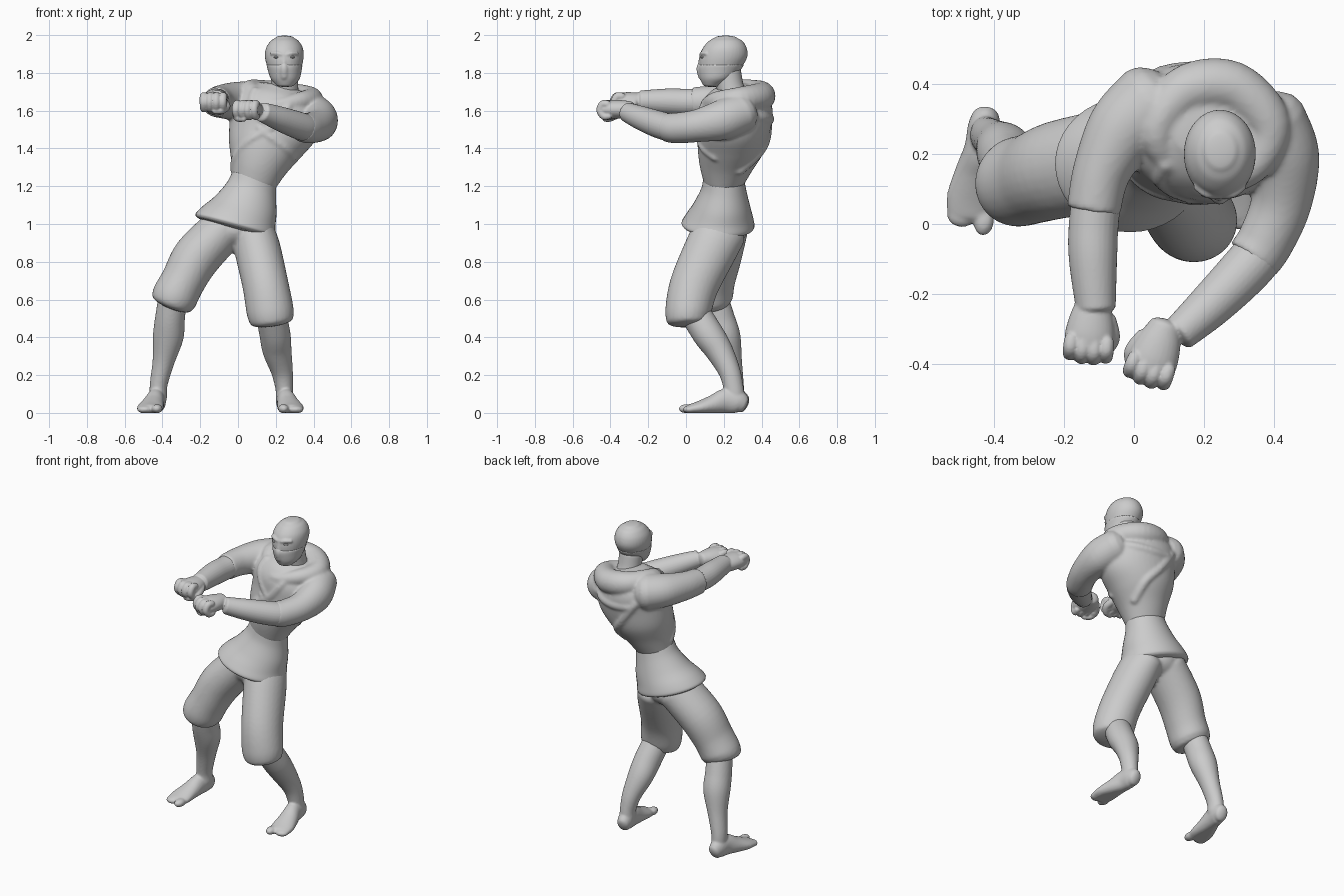
import bpy, bmesh, math
from mathutils import Vector, Matrix

UP, FRONT = Vector((0, 0, 1)), Vector((0, -1, 0))


def finish(name, bm, floor=False):
    if floor:
        for v in bm.verts:
            v.co.z = max(v.co.z, 0)
    bmesh.ops.recalc_face_normals(bm, faces=bm.faces)
    for f in bm.faces:
        f.smooth = True
    me = bpy.data.meshes.new(name)
    bm.to_mesh(me)
    bm.free()
    ob = bpy.data.objects.new(name, me)
    bpy.context.collection.objects.link(ob)
    return ob


def blend(name, parts, voxel, smooth):
    """Fuse parts into one sculpted surface."""
    bm = bmesh.new()
    for p in parts:
        bm.from_mesh(p.data)
        bpy.data.objects.remove(p)
    ob = finish(name, bm)
    r = ob.modifiers.new("fuse", 'REMESH')
    r.mode, r.voxel_size, r.use_smooth_shade = 'VOXEL', voxel, True
    s = ob.modifiers.new("soften", 'SMOOTH')
    s.factor, s.iterations = .5, smooth


def spline(pts, closed=False, n=6):
    """Smooth curve through points of any dimension."""
    p = [Vector(q) for q in pts]
    m = len(p)
    get = (lambda i: p[i % m]) if closed else (lambda i: p[max(0, min(m - 1, i))])
    out = []
    for i in range(m if closed else m - 1):
        a, b, c, d = (get(i + k) for k in (-1, 0, 1, 2))
        for k in range(n):
            t = k / n
            out.append(0.5 * (2 * b + (c - a) * t + (2 * a - 5 * b + 4 * c - d) * t * t
                              + (3 * b - a - 3 * c + d) * t ** 3))
    return out if closed else out + [p[-1]]


def around(c, t, ref, ra, rb, a):
    v = (ref - t * t.dot(ref)).normalized()
    return c + t.cross(v) * ra * math.cos(a) + v * rb * math.sin(a)


def tube(name, pts, ref=UP, axis=None, caps=(1, 1), closed=False, sides=28, mat=None, floor=False):
    """Loft ellipses (x, y, z, across, along ref) with rounded ends."""
    s = spline([tuple(p) + (p[3],) if len(p) == 4 else p for p in pts], closed)
    n = len(s)
    rings = []
    for i, q in enumerate(s):
        lo, hi = (s[i - 1], s[(i + 1) % n]) if closed else (s[max(0, i - 1)], s[min(n - 1, i + 1)])
        t = Vector(axis) if axis else Vector(hi[:3]) - Vector(lo[:3])
        rings.append((Vector(q[:3]), t.normalized(), q[3], q[4]))
    if not closed:
        ends = []
        for (c, t, ra, rb), sign, cap in ((rings[0], -1, caps[0]), (rings[-1], 1, caps[1])):
            ends.append([(c + t * sign * cap * min(ra, rb) * math.sin(k), t, ra * math.cos(k), rb * math.cos(k))
                         for k in (0.4, 0.8, 1.15, 1.45)])
        rings = ends[0][::-1] + rings + ends[1]
    bm = bmesh.new()
    loops = [[bm.verts.new(around(c, t, ref, ra, rb, 2 * math.pi * k / sides)) for k in range(sides)]
             for c, t, ra, rb in rings]
    for a, b in list(zip(loops, loops[1:])) + ([(loops[-1], loops[0])] if closed else []):
        for k in range(sides):
            j = (k + 1) % sides
            bm.faces.new((a[k], a[j], b[j], b[k]))
    if not closed:
        bm.faces.new(loops[0])
        bm.faces.new(loops[-1])
    if mat:
        bm.transform(mat)
    return finish(name, bm, floor)


def ball(name, loc, size, yaw=0, floor=False):
    bm = bmesh.new()
    bmesh.ops.create_uvsphere(bm, u_segments=28, v_segments=18, radius=1)
    bm.transform(Matrix.LocRotScale(Vector(loc), Matrix.Rotation(yaw, 3, 'Z').to_quaternion(), Vector(size)))
    return finish(name, bm, floor)


# Jacket skirt, leaning to the left side
tube("jacket_skirt", [(-.02, .17, .985, .212, .187), (-.012, .17, 1.0, .218, .193), (.005, .178, 1.04, .2, .178),
                      (.04, .19, 1.1, .17, .15), (.07, .2, 1.18, .136, .12), (.087, .2, 1.245, .121, .108)],
     FRONT, (.28, .05, 1), (.1, .1), sides=40)
YAW = Vector((-.17, -.985, 0))
LEAN = Vector((.22, .05, 1)).normalized()
torso = [(.082, .2, 1.21, .118, .104), (.11, .215, 1.3, .15, .142), (.145, .24, 1.4, .198, .178),
         (.185, .255, 1.5, .236, .19), (.2, .265, 1.6, .245, .193), (.215, .272, 1.67, .205, .163),
         (.225, .272, 1.715, .13, .11)]
jacket = [tube("torso", torso, YAW, LEAN, (.1, .2), sides=44)]


# Soft wrapped folds just under the torso surface
def fold(r, stops):
    s, path = spline(torso), []
    for u, deg in stops:
        q = s[round(u * (len(s) - 1))]
        path.append(tuple(around(Vector(q[:3]), LEAN, YAW, q[3] - r * .6, q[4] - r * .6, math.radians(deg))) + (r,))
    jacket.append(tube("fold", path, Vector((.3, .2, 1)), sides=12))


fold(.026, [(.82, 60), (.66, 70), (.5, 85), (.36, 110), (.22, 140), (.12, 165)])
fold(.024, [(.84, 125), (.7, 118), (.58, 105), (.5, 90)])
fold(.024, [(.3, 20), (.36, 50), (.42, 80), (.46, 100)])
fold(.03, [(.72, 200), (.6, 230), (.45, 260), (.32, 290), (.2, 320)])
fold(.03, [(.75, 335), (.66, 300), (.6, 270), (.57, 240)])

# Lowered hood and sleeves fused with the torso
jacket.append(tube("hood", [(.18, .12, 1.63, .04), (.33, .16, 1.65, .05), (.385, .28, 1.66, .065),
                            (.28, .39, 1.672, .075), (.14, .375, 1.69, .072), (.065, .25, 1.705, .052)], closed=True))
jacket.append(tube("right_sleeve", [(.05, .335, 1.645, .125, .112), (-.03, .27, 1.65, .105, .1),
                                    (-.092, .15, 1.648, .083, .087), (-.115, .04, 1.645, .077, .079)], caps=(.8, .1)))
jacket.append(tube("left_sleeve", [(.38, .28, 1.585, .12, .11), (.428, .19, 1.55, .102, .107), (.42, .06, 1.52, .087, .087),
                                   (.375, -.05, 1.508, .081, .081), (.34, -.1, 1.512, .079, .077)], caps=(.8, .1)))
blend("jacket_top", jacket, .009, 5)

# Head with nose and brows, face mask, eyes
tube("neck", [(.25, .26, 1.64, .078), (.247, .235, 1.72, .072), (.245, .22, 1.8, .072)], FRONT)
face = [tube("head", [(.25, .14, 1.738, .046, .045), (.25, .163, 1.77, .073, .083), (.247, .18, 1.82, .088, .108),
                      (.245, .197, 1.88, .102, .126), (.246, .205, 1.93, .098, .117), (.247, .21, 1.968, .075, .09),
                      (.247, .21, 1.985, .05, .06)], FRONT, UP, (.2, .25), sides=36)]
for side in (-1, 1):
    x = .245 + side * .04
    face.append(tube("brow", [(x - side * .026, .081, 1.896, .011), (x, .086, 1.904, .011),
                              (x + side * .028, .105, 1.903, .009)], sides=12))
    ball(("right" if side < 0 else "left") + "_eye", (x, .09, 1.883), (.016, .014, .007))
face.append(tube("nose_bridge", [(.244, .082, 1.9, .01), (.244, .078, 1.85, .014), (.244, .075, 1.82, .015)], FRONT))
blend("head", face, .006, 3)
mask = [tube("mask", [(.25, .138, 1.735, .048, .048), (.25, .162, 1.77, .077, .088), (.247, .179, 1.82, .091, .114),
                      (.246, .187, 1.842, .096, .119)], FRONT, UP, (.2, .1), sides=36),
        tube("nose_tip", [(.244, .084, 1.852, .015), (.244, .077, 1.825, .022), (.245, .09, 1.785, .026)], FRONT)]
blend("face_mask", mask, .006, 3)

# Baggy trousers
trousers = [
    ball("pelvis", (-.02, .18, .97), (.14, .145, .1)),
    tube("right_leg", [(-.07, .185, .98, .12, .145), (-.215, .155, .83, .127, .14), (-.29, .13, .7, .118, .13),
                       (-.335, .12, .615, .121, .128), (-.35, .122, .58, .112, .116)], FRONT, caps=(.5, .25)),
    tube("left_leg", [(.075, .185, .97, .11, .14), (.1, .138, .88, .122, .14), (.145, .045, .68, .122, .13),
                      (.17, .012, .54, .125, .122), (.178, .012, .485, .115, .112)], FRONT, caps=(.5, .25))]
blend("trousers", trousers, .01, 5)

# Calves
calves = {
    "right": tube("calf", [(-.345, .14, .62, .075, .08), (-.36, .175, .5, .079, .083), (-.37, .208, .4, .081, .081),
                           (-.395, .235, .27, .058, .062), (-.42, .252, .15, .047, .054), (-.422, .255, .08, .046, .055)], FRONT),
    "left": tube("calf", [(.17, .04, .54, .08, .08), (.195, .115, .42, .082, .082), (.207, .175, .33, .077, .073),
                          (.233, .23, .22, .058, .058), (.245, .252, .13, .047, .053), (.245, .257, .08, .046, .053)], FRONT)}


# Barefoot leg: calf, foot and two toe pads fused
def foot(word, x, y, yaw, inner):
    m = Matrix.Translation((x, y, 0)) @ Matrix.Rotation(yaw, 4, 'Z')
    parts = [calves[word],
             tube("sole", [(0, -.03, .048, .04, .05), (0, -.06, .06, .047, .062), (0, -.12, .063, .049, .066),
                           (-inner * .006, -.19, .044, .06, .05), (-inner * .01, -.26, .028, .07, .036),
                           (-inner * .008, -.31, .02, .066, .026)], caps=(.6, .8), mat=m, floor=True),
             ball("big_toe", m @ Vector((inner * .034, -.325, .022)), (.029, .042, .024), yaw, True),
             ball("small_toes", m @ Vector((-inner * .032, -.315, .018)), (.042, .036, .021), yaw, True)]
    blend(word + "_lower_leg", parts, .007, 4)


foot("right", -.42, .335, -.13, 1)
foot("left", .242, .33, .1, -1)

# Forearms
arms = {
    "right": tube("forearm", [(-.1, .12, 1.648, .07), (-.115, .0, 1.645, .071), (-.117, -.1, 1.648, .069),
                              (-.109, -.24, 1.65, .057)], caps=(1, .3)),
    "left": tube("forearm", [(.4, .0, 1.51, .07), (.36, -.08, 1.51, .073), (.305, -.145, 1.527, .072),
                             (.215, -.235, 1.56, .064), (.13, -.312, 1.592, .052)], caps=(1, .3))}


# Fists, knuckles forward and palms down, fused with the forearms
def fist(word, loc, yaw, inner):
    m = Matrix.Translation(loc) @ Matrix.Rotation(yaw, 4, 'Z')
    parts = [arms[word], tube("palm", [(0, .085, 0, .047, .042), (0, .04, 0, .062, .048), (0, -.01, 0, .071, .05),
                                       (0, -.05, -.002, .069, .047)], caps=(.5, .6), mat=m)]
    for k, x in enumerate((-.051, -.017, .017, .051)):
        d = abs(k - 1.5) * .008
        parts.append(tube("finger", [(x, -.03, .027, .021), (x, -.066 + d, .026, .022), (x, -.081 + d, -.005, .021),
                                     (x, -.06 + d, -.036, .02), (x, -.02, -.036, .017)],
                          Vector((1, 0, 0)), sides=14, mat=m))
    parts.append(tube("thumb", [(inner * .05, .035, -.008, .022), (inner * .064, -.015, -.026, .023),
                                (inner * .045, -.05, -.046, .02), (inner * .01, -.062, -.05, .016)], sides=14, mat=m))
    blend(word + "_forearm_and_fist", parts, .005, 3)


fist("right", (-.125, -.305, 1.648), -.1, 1)
fist("left", (.06, -.372, 1.607), -.35, -1)
